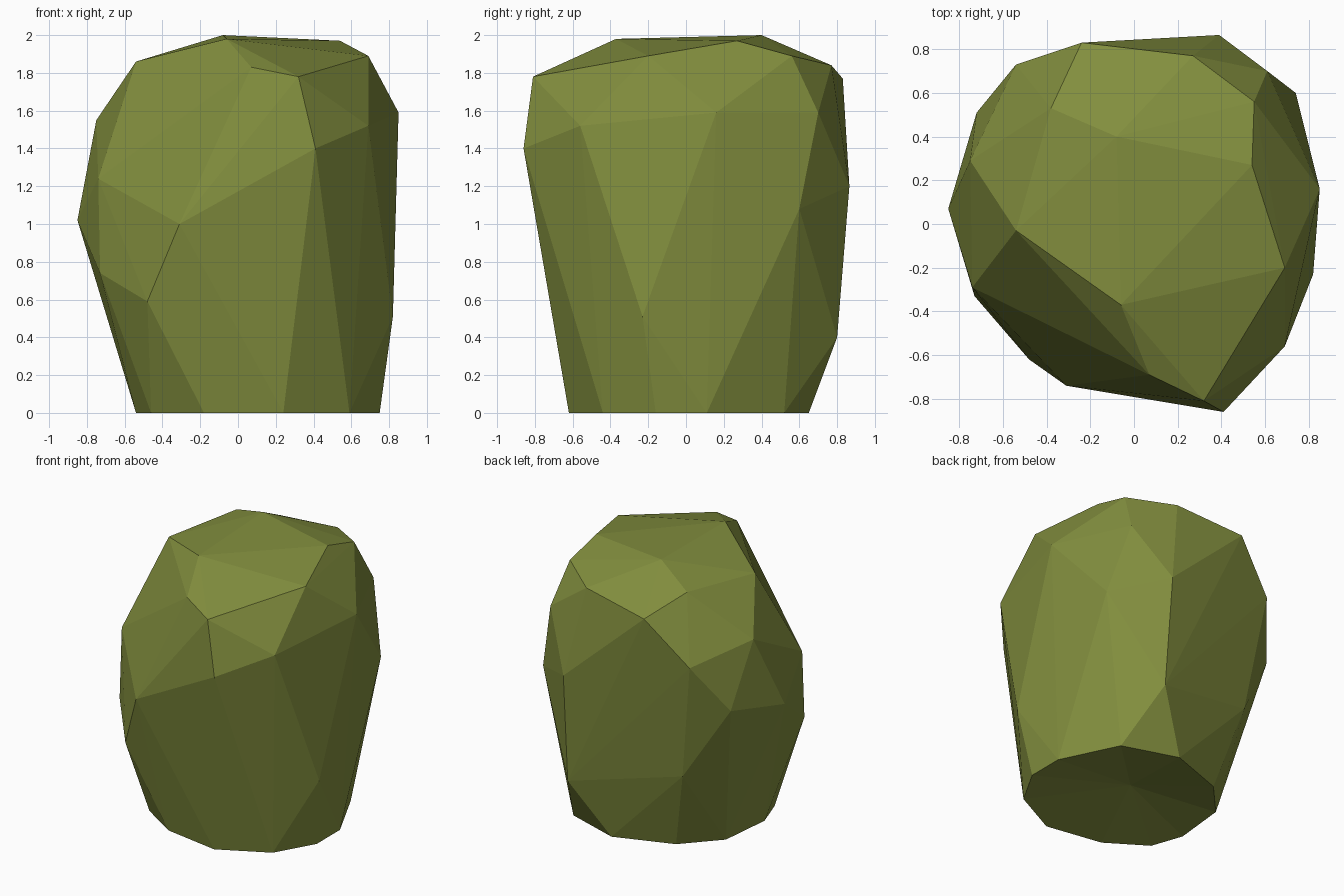
import bpy, bmesh

if "Cube" in bpy.data.objects:
    bpy.data.objects.remove(bpy.data.objects["Cube"])

# Corner points of the boulder, grouped from the crown down to the widest girth
crown = [(-.08, .40, 2.0), (-.06, -.37, 1.98), (.54, .27, 1.97), (.69, -.20, 1.89),
         (.55, .56, 1.89), (-.38, .53, 1.89), (-.54, -.03, 1.86), (.27, .77, 1.84),
         (.07, -.69, 1.83), (.32, -.81, 1.78), (-.24, .83, 1.77)]
girth = [(.85, .16, 1.59), (.61, .70, 1.59), (-.75, .29, 1.55), (.69, -.56, 1.52),
         (-.54, .73, 1.45), (.41, -.86, 1.40), (-.74, -.29, 1.24), (.39, .865, 1.20),
         (-.72, .51, 1.10), (.74, .60, 1.08), (-.85, .07, 1.02), (-.31, -.74, 1.0)]
lower = [(-.73, -.33, .74), (-.42, .64, .59), (-.48, -.62, .59), (.82, -.23, .51),
         (.40, .80, .40)]
# Outline of the foot on the ground
foot = [(.55, .52), (.15, .65), (-.27, .50), (-.50, .25), (-.54, -.14), (-.46, -.37),
        (-.18, -.55), (.24, -.62), (.59, -.44), (.75, -.16), (.75, .11)]

bm = bmesh.new()
for p in crown + girth + lower + [(x, y, 0) for x, y in foot]:
    bm.verts.new(p)
bmesh.ops.convex_hull(bm, input=bm.verts[:])
bmesh.ops.delete(bm, geom=[v for v in bm.verts if not v.link_faces], context='VERTS')

# Hollow underside: replace the flat base by a shallow fan
base = [f for f in bm.faces if all(abs(v.co.z) < 1e-4 for v in f.verts)]
base = bmesh.ops.dissolve_faces(bm, faces=base)["region"]
centre = bmesh.ops.poke(bm, faces=base)["verts"][0]
centre.co = (.03, 0, .12)
bmesh.ops.recalc_face_normals(bm, faces=bm.faces[:])

mesh = bpy.data.meshes.new("boulder")
bm.to_mesh(mesh)
bm.free()

moss = bpy.data.materials.new("olive_stone")
moss.diffuse_color = (.223, .271, .048, 1)
moss.use_nodes = True
moss.node_tree.nodes["Principled BSDF"].inputs["Base Color"].default_value = moss.diffuse_color
mesh.materials.append(moss)
boulder = bpy.data.objects.new("boulder", mesh)
bpy.context.collection.objects.link(boulder)
